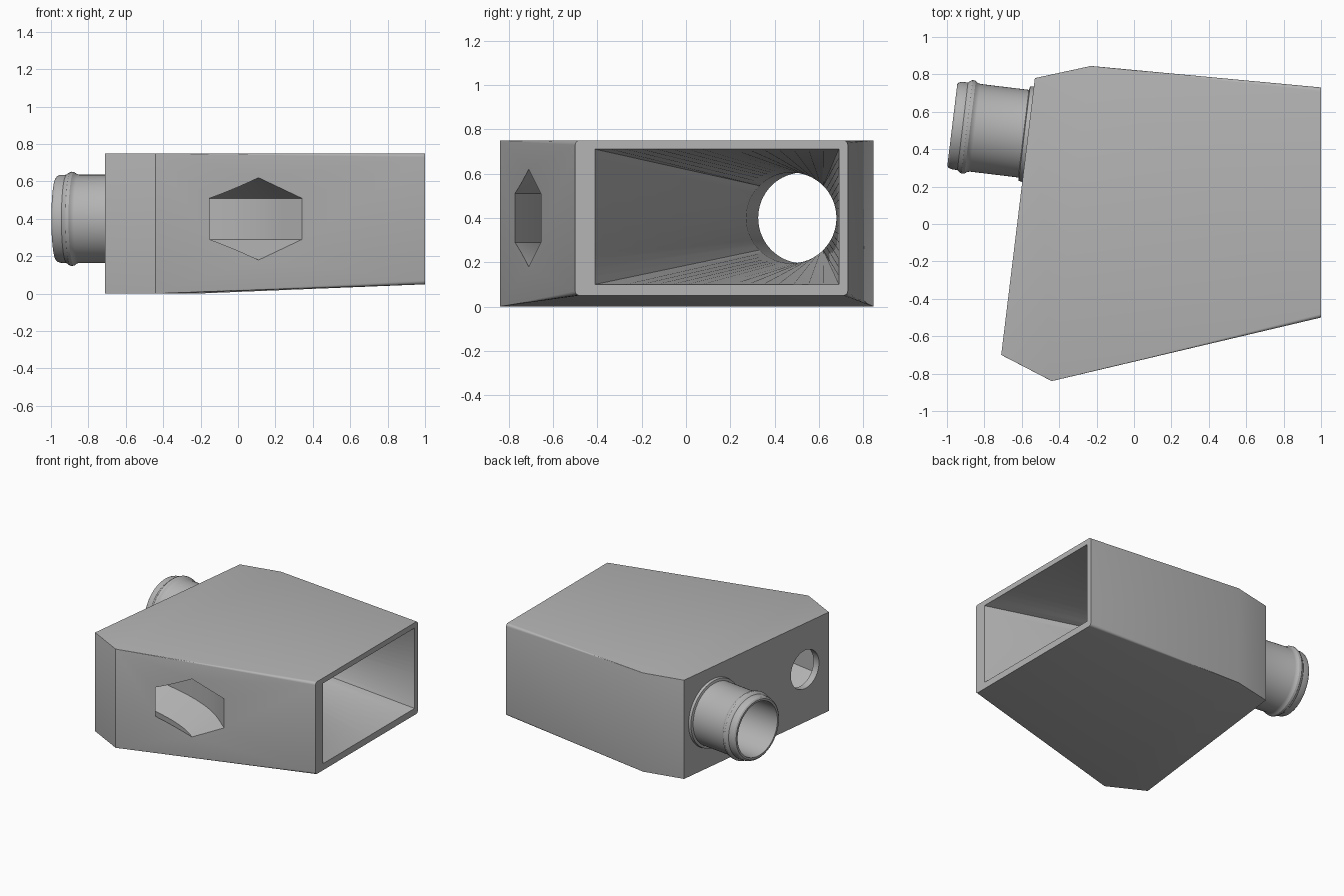
import bpy, bmesh, math
from mathutils import Vector, Matrix

if "Cube" in bpy.data.objects:
    bpy.data.objects.remove(bpy.data.objects["Cube"])

grey = bpy.data.materials.new("Light grey")
grey.use_nodes = True
tone = (0.46, 0.46, 0.46, 1)
grey.diffuse_color = tone
grey.node_tree.nodes["Principled BSDF"].inputs["Base Color"].default_value = tone


def loft(name, rings, closed=False):
    """Skin a list of equal rings; cap the ends unless the rings close on themselves."""
    bm = bmesh.new()
    loops = [[bm.verts.new(p) for p in ring] for ring in rings]
    pairs = list(zip(loops, loops[1:]))
    if closed:
        pairs.append((loops[-1], loops[0]))
    else:
        bm.faces.new(loops[0])
        bm.faces.new(loops[-1])
    for a, b in pairs:
        for i in range(len(a)):
            j = (i + 1) % len(a)
            bm.faces.new((a[i], a[j], b[j], b[i]))
    bmesh.ops.recalc_face_normals(bm, faces=bm.faces)
    mesh = bpy.data.meshes.new(name)
    bm.to_mesh(mesh)
    bm.free()
    mesh.materials.append(grey)
    obj = bpy.data.objects.new(name, mesh)
    bpy.context.collection.objects.link(obj)
    return obj


def rounded_section(a, b, z0, z1, r):
    """Upright rounded rectangle standing over the plan line a-b."""
    a, b = Vector((*a, 0)), Vector((*b, 0))
    width, along = (b - a).length, (b - a).normalized()
    corners = [(width - r, z1 - r), (r, z1 - r), (r, z0 + r), (width - r, z0 + r)]
    pts = []
    for k, (u, z) in enumerate(corners):
        for i in range(5):
            t = math.radians(90 * k + 22.5 * i)
            p = a + along * (u + r * math.cos(t))
            pts.append(p + Vector((0, 0, z + r * math.sin(t))))
    return pts


def circle(centre, axis, r, n=64):
    """Circle across a level axis, starting 45 degrees round."""
    side = Vector((0, 0, 1)).cross(axis).normalized()
    if side.y < 0:
        side = -side
    out = []
    for i in range(n):
        t = 2 * math.pi * i / n + math.pi / 4
        out.append(centre + side * r * math.cos(t) + Vector((0, 0, r * math.sin(t))))
    return out


# Outer housing: sharp at the inlet wall, softly rounded at the wide mouth
body = loft("housing", [
    rounded_section((-0.71, -0.70), (-0.53, 0.78), 0, 0.75, 0.001),
    rounded_section((-0.44, -0.84), (-0.23, 0.845), 0, 0.75, 0.001),
    rounded_section((1, -0.50), (1, 0.73), 0.05, 0.75, 0.02)])

# Duct: rectangular mouth blending into the round bore
axis = Vector((-0.9927, 0.1207, 0))
pipe_base = Vector((-0.5665, 0.48, 0.4))
bore = 0.205
throat = circle(pipe_base - axis * 0.04, axis, bore)
corners = [Vector((1, y, z)) for y, z in
           ((0.69, 0.71), (-0.41, 0.71), (-0.41, 0.10), (0.69, 0.10))]
mouth = []
for k in range(4):
    for i in range(16):
        mouth.append(corners[k].lerp(corners[(k + 1) % 4], i / 16))
outside = [m.lerp(t, -0.01) for m, t in zip(mouth, throat)]
duct = loft("duct_cutter", [outside, throat,
                            circle(pipe_base + axis * 0.1, axis, bore)])

# Curved hexagonal channel through the front corner
hole = Vector((-0.68, -0.455, 0.4))
bend = Vector((-0.114, -0.523, 0.4))
exit_point = Vector((0.11, -0.71, 0.4))


def hexagon(p, d):
    side = Vector((-d.y, d.x, 0)).normalized()
    return [p + 0.22 * (side * math.cos(t) + Vector((0, 0, math.sin(t))))
            for t in (math.radians(30 + 60 * k) for k in range(6))]


start = hole - axis * 0.05
steps = 20
sections = []
for i in range(steps + 1):
    t = i / steps
    p = start.lerp(bend, t).lerp(bend.lerp(exit_point, t), t)
    d = (bend - start).lerp(exit_point - bend, t)
    sections.append(hexagon(p, d))
last = (exit_point - bend).normalized()
sections.append(hexagon(exit_point + last * 0.5, last))
channel = loft("channel_cutter", sections)

# Round opening from the inlet wall into the channel
port = loft("port_cutter", [circle(hole + axis * 0.1, axis, 0.145, 48),
                            circle(hole - axis * 0.08, axis, 0.145, 48)])

# Cut the openings and keep the finished mesh
cutters = [duct, channel, port]
for c in cutters:
    c.hide_render = True
    mod = body.modifiers.new(c.name, "BOOLEAN")
    mod.operation = "DIFFERENCE"
    mod.solver = "EXACT"
    mod.object = c
bpy.context.view_layer.update()
graph = bpy.context.evaluated_depsgraph_get()
finished = bpy.data.meshes.new_from_object(body.evaluated_get(graph))
body.modifiers.clear()
body.data = finished
for c in cutters:
    bpy.data.objects.remove(c)

# Hose pipe: flange, straight neck, retaining bead and rounded lip
profile = [(-0.002, bore), (-0.002, 0.257), (0.02, 0.254), (0.024, 0.236),
           (0.285, 0.236), (0.30, 0.24), (0.312, 0.25), (0.328, 0.252),
           (0.34, 0.246), (0.352, 0.236), (0.385, 0.235), (0.40, 0.23),
           (0.408, 0.22), (0.408, bore)]
pipe = loft("hose_pipe", [circle(pipe_base + axis * s, axis, r)
                          for s, r in profile], closed=True)

# Smooth shading with crisp edges
for o in bpy.context.selected_objects:
    o.select_set(False)
for o in (body, pipe):
    o.select_set(True)
bpy.context.view_layer.objects.active = body
bpy.ops.object.shade_smooth_by_angle(angle=math.radians(30))
